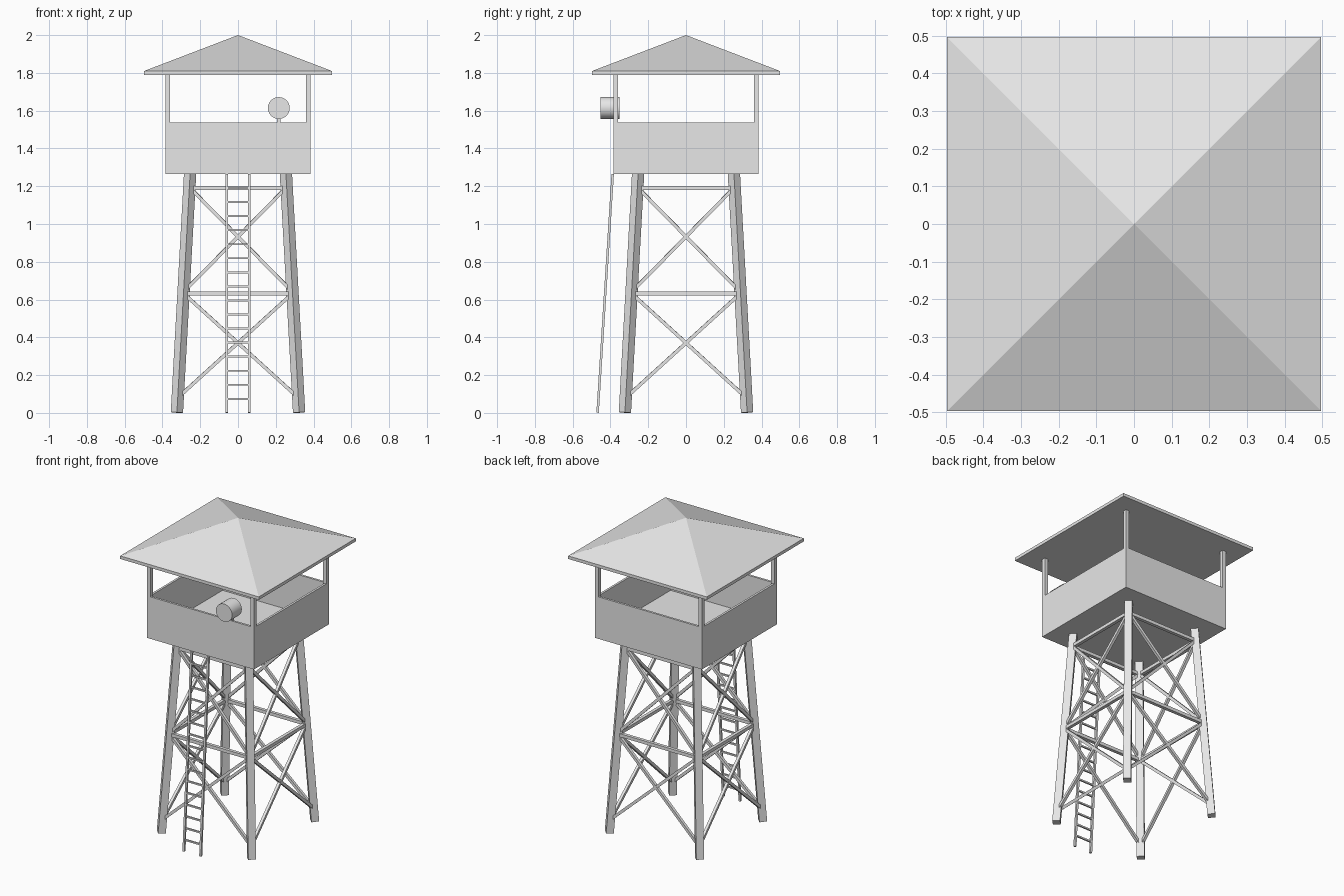
import bpy, bmesh, math
from mathutils import Vector, Matrix

if "Cube" in bpy.data.objects:
    bpy.data.objects.remove(bpy.data.objects["Cube"])

grey = bpy.data.materials.new("light_grey")
grey.diffuse_color = (0.8, 0.8, 0.8, 1)
grey.use_nodes = True
grey.node_tree.nodes["Principled BSDF"].inputs["Base Color"].default_value = grey.diffuse_color


def finish(bm, name):
    bmesh.ops.recalc_face_normals(bm, faces=bm.faces)
    me = bpy.data.meshes.new(name)
    bm.to_mesh(me)
    bm.free()
    me.materials.append(grey)
    ob = bpy.data.objects.new(name, me)
    bpy.context.collection.objects.link(ob)
    return ob


def add_box(bm, lo, hi):
    lo, hi = Vector(lo), Vector(hi)
    m = Matrix.Translation((lo + hi) / 2) @ Matrix.Diagonal((*(hi - lo), 1))
    bmesh.ops.create_cube(bm, size=1, matrix=m)


def add_beam(bm, a, b, width):
    """Square bar from a to b, with one pair of sides kept horizontal."""
    a, b = Vector(a), Vector(b)
    d = (b - a).normalized()
    side = d.cross((0, 0, 1)).normalized()
    up = side.cross(d)
    rot = Matrix((side, up, d)).transposed().to_4x4()
    m = Matrix.Translation((a + b) / 2) @ rot @ Matrix.Diagonal((width, width, (b - a).length, 1))
    bmesh.ops.create_cube(bm, size=1, matrix=m)


def top_face(bm):
    return max(bm.faces, key=lambda f: f.calc_center_median().z)


FLOOR, RAIL, EAVE = 1.265, 1.537, 1.79
HALF = 0.383
CORNERS = [(-1, -1), (1, -1), (1, 1), (-1, 1)]


def leg_offset(z):
    return 0.3235 - 0.07 * z / FLOOR


# Roof: thin slab with its top raised to a point
bm = bmesh.new()
add_box(bm, (-0.497, -0.497, EAVE), (0.497, 0.497, EAVE + 0.02))
tip = bmesh.ops.poke(bm, faces=[top_face(bm)])["verts"][0]
tip.co.z = 2.0
finish(bm, "roof")

# Cabin: open box with thin walls and a floor
bm = bmesh.new()
add_box(bm, (-HALF, -HALF, FLOOR), (HALF, HALF, RAIL))
inner = top_face(bm)
bmesh.ops.inset_region(bm, faces=[inner], thickness=0.02)
inner = bmesh.ops.extrude_discrete_faces(bm, faces=[inner])["faces"][0]
for v in inner.verts:
    v.co.z = FLOOR + 0.025
finish(bm, "cabin_walls")

# Roof posts on the cabin corners
bm = bmesh.new()
for sx, sy in CORNERS:
    c = HALF - 0.012
    add_box(bm, (sx * c - 0.012, sy * c - 0.012, RAIL - 0.01),
            (sx * c + 0.012, sy * c + 0.012, EAVE + 0.005))
finish(bm, "roof_posts")

# Splayed legs
bm = bmesh.new()
for sx, sy in CORNERS:
    lo, hi = leg_offset(0), leg_offset(FLOOR)
    add_beam(bm, (sx * lo, sy * lo, 0.002), (sx * hi, sy * hi, FLOOR + 0.003), 0.046)
finish(bm, "legs")

# Horizontal and crossed braces on the four sides
bm = bmesh.new()
for i in range(4):
    p, q = CORNERS[i], CORNERS[(i + 1) % 4]

    def at(corner, z):
        return (corner[0] * leg_offset(z), corner[1] * leg_offset(z), z)

    for z in (0.633, 1.19):
        add_beam(bm, at(p, z), at(q, z), 0.021)
    for z0, z1 in ((0.08, 0.633), (0.64, 1.195)):
        add_beam(bm, at(p, z0), at(q, z1), 0.018)
        add_beam(bm, at(q, z0), at(p, z1), 0.018)
finish(bm, "braces")

# Leaning ladder at the front
bm = bmesh.new()
y0, y1 = -0.468, -0.388
for x in (-0.06, 0.06):
    add_beam(bm, (x, y0, 0.001), (x, y1, FLOOR), 0.013)
for k in range(1, 17):
    t = k / 17
    y, z = y0 + (y1 - y0) * t, FLOOR * t
    add_beam(bm, (-0.06, y, z), (0.06, y, z), 0.01)
finish(bm, "ladder")

# Searchlight drum and its stand on the front rail
bm = bmesh.new()
m = Matrix.Translation((0.216, -0.402, 1.614)) @ Matrix.Rotation(math.pi / 2, 4, 'X')
bmesh.ops.create_cone(bm, cap_ends=True, segments=24, radius1=0.058, radius2=0.058,
                      depth=0.1, matrix=m)
lamp = finish(bm, "searchlight")
bpy.context.view_layer.objects.active = lamp
lamp.select_set(True)
bpy.ops.object.shade_smooth_by_angle(angle=math.radians(30))

bm = bmesh.new()
add_box(bm, (0.206, -0.382, RAIL - 0.005), (0.226, -0.362, 1.58))
finish(bm, "searchlight_stand")
